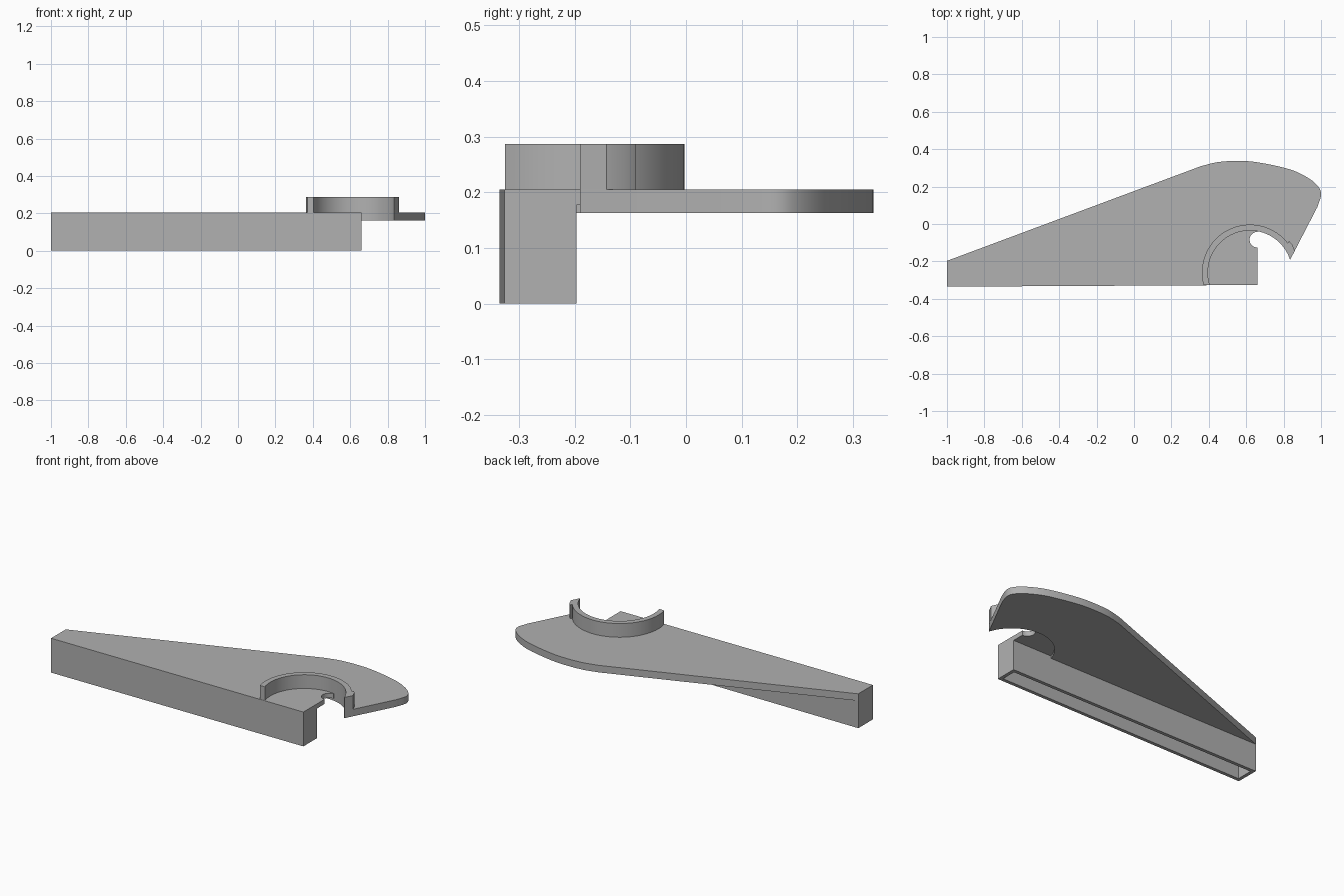
import bpy
import bmesh
import math
from mathutils import Vector

old = bpy.data.objects.get("Cube")
if old:
    bpy.data.objects.remove(old, do_unlink=True)

# One plain grey for the whole part
GREY = (0.44, 0.44, 0.44, 1.0)
grey = bpy.data.materials.new("plain grey")
grey.use_nodes = True
grey.diffuse_color = GREY
grey.node_tree.nodes["Principled BSDF"].inputs["Base Color"].default_value = GREY

TOP, PLATE_BOTTOM, FLOOR_BOTTOM, RIM_TOP = 0.205, 0.163, 0.177, 0.287
BAR_BACK, BAR_END = -0.197, 0.66
CENTRE, INNER, OUTER = (0.62, -0.26), 0.225, 0.257


def arc(centre, radius, start, end, steps=40):
    """Points on an arc, angles in degrees."""
    angles = [math.radians(start + (end - start) * i / steps) for i in range(steps + 1)]
    return [(centre[0] + radius * math.cos(a), centre[1] + radius * math.sin(a)) for a in angles]


def smooth_path(points, steps=6):
    """Smooth curve through the given points, straight before and after."""
    p = [Vector(q) for q in points]
    p = [2 * p[0] - p[1]] + p + [2 * p[-1] - p[-2]]
    path = []
    for a, b, c, d in zip(p, p[1:], p[2:], p[3:]):
        for i in range(steps):
            t = i / steps
            path.append(tuple(0.5 * (2 * b + (c - a) * t + (2 * a - 5 * b + 4 * c - d) * t ** 2
                                     + (3 * b - a - 3 * c + d) * t ** 3)))
    return path + [tuple(points[-1])]


def prism(name, outline, bottom, top, slot=None):
    """Extrude an outline; slot = (wall, height) hollows it from below."""
    bm = bmesh.new()
    base = bm.faces.new([bm.verts.new((x, y, bottom)) for x, y in outline])
    result = bmesh.ops.extrude_face_region(bm, geom=[base], use_keep_orig=True)
    raised = [v for v in result["geom"] if isinstance(v, bmesh.types.BMVert)]
    bmesh.ops.translate(bm, verts=raised, vec=(0, 0, top - bottom))
    bmesh.ops.recalc_face_normals(bm, faces=bm.faces)
    if slot:
        floor = min(bm.faces, key=lambda f: f.calc_center_median().z)
        bmesh.ops.inset_region(bm, faces=[floor], thickness=slot[0], use_even_offset=True)
        inner = bmesh.ops.extrude_discrete_faces(bm, faces=[floor])["faces"][0]
        bmesh.ops.translate(bm, verts=inner.verts, vec=(0, 0, slot[1]))
    mesh = bpy.data.meshes.new(name)
    bm.to_mesh(mesh)
    bm.free()
    mesh.materials.append(grey)
    obj = bpy.data.objects.new(name, mesh)
    bpy.context.collection.objects.link(obj)
    bpy.ops.object.select_all(action="DESELECT")
    obj.select_set(True)
    bpy.context.view_layer.objects.active = obj
    bpy.ops.object.shade_smooth_by_angle(angle=math.radians(30))
    return obj


# Long bar, hollowed from below
prism("hollow_bar", [(-1, -0.335), (BAR_END, -0.326), (BAR_END, BAR_BACK), (-1, BAR_BACK)],
      0, TOP, slot=(0.02, FLOOR_BOTTOM))

# Wide plate with a round bite for the seat
back_curve = smooth_path([(0.36, 0.31), (0.45, 0.331), (0.55, 0.337), (0.66, 0.33), (0.83, 0.293),
                          (0.93, 0.247), (0.985, 0.2), (1.0, 0.155), (0.98, 0.09)])
tip = (0.835, -0.19)
side = math.degrees(math.asin((BAR_BACK - CENTRE[1]) / INNER))
bite = arc(CENTRE, INNER, 18.5, 180 - side)
prism("plate", [(-1, BAR_BACK)] + back_curve + [tip] + bite, PLATE_BOTTOM, TOP)

# Thinner seat floor with a small round notch
stop = math.degrees(math.acos((BAR_END - CENTRE[0]) / INNER))
notch = arc((BAR_END, -0.084), 0.042, 90, 270, 20)
prism("seat_floor", arc(CENTRE, INNER, 180 - side, stop) + notch + [(BAR_END, BAR_BACK)],
      FLOOR_BOTTOM, TOP)

# Curved rim around the seat, with a small lip at its free end
lip = [(0.829, -0.091), (0.845, -0.108), (0.86, -0.143), tip]
prism("curved_rim", arc(CENTRE, OUTER, 194.7, 38) + lip + arc(CENTRE, INNER, 18.5, 196.9),
      TOP, RIM_TOP)
